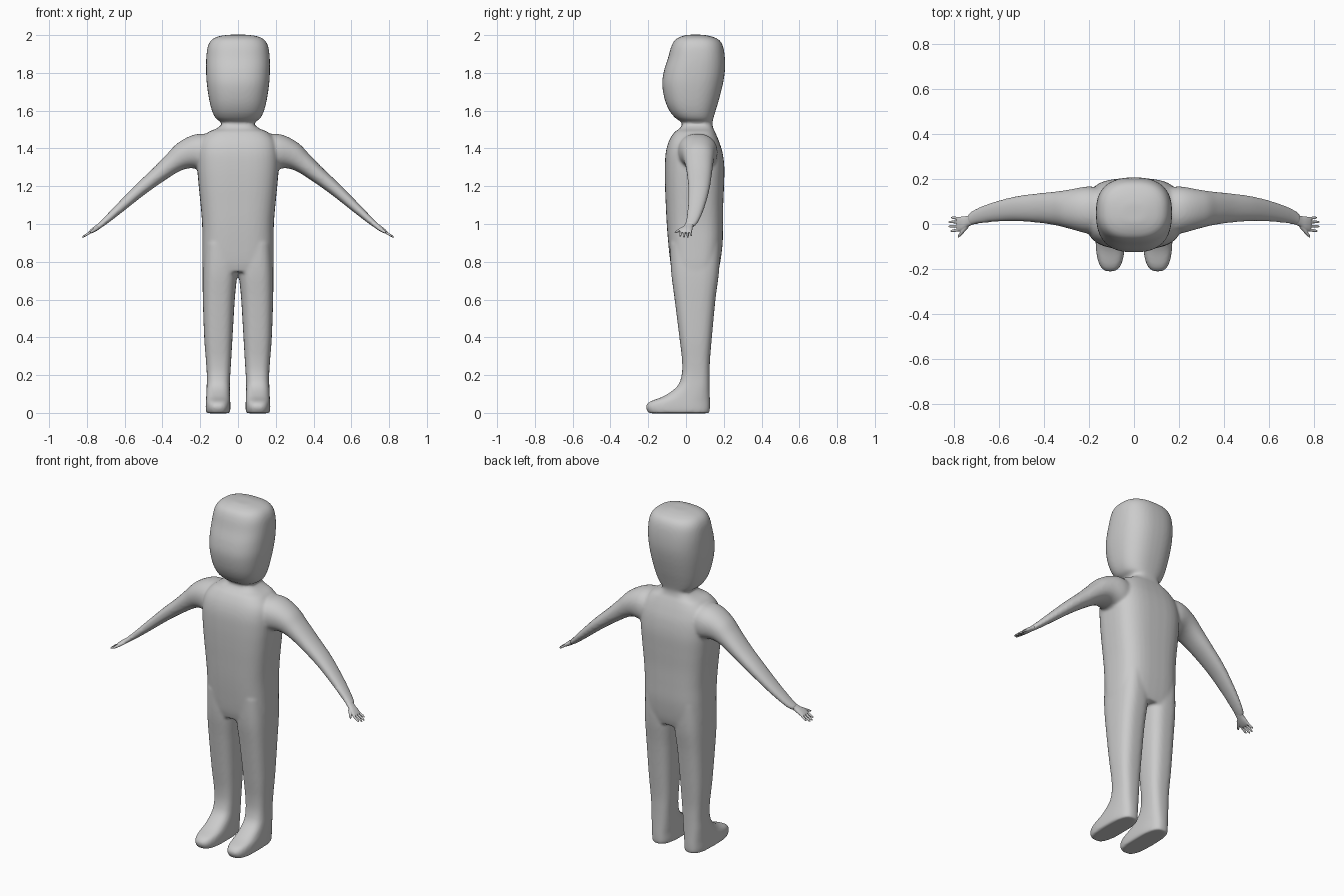
import bpy, bmesh, math

SEG = 40   # points round each section
SUB = 5    # interpolated sections between two given ones


def spline(rows):
    """Catmull-Rom interpolation of the section rows."""
    out = []
    for i in range(len(rows) - 1):
        p = [rows[max(0, min(len(rows) - 1, i + k))] for k in (-1, 0, 1, 2)]
        for s in range(SUB):
            t = s / SUB
            out.append([0.5 * (2 * b + (c - a) * t + (2 * a - 5 * b + 4 * c - d) * t * t
                               + (3 * b - a - 3 * c + d) * t ** 3) for a, b, c, d in zip(*p)])
    return out + [list(rows[-1])]


def loft(bm, rows, n, sides=(1, -1)):
    """Rows: x, y, z, half size along tilted axis, half size along y, tilt in degrees."""
    for side in sides:
        prev = first = None
        for x, y, z, h, w, tilt in spline(rows):
            a, ring = math.radians(tilt), []
            for k in range(SEG):
                c, s = math.cos(math.tau * k / SEG), math.sin(math.tau * k / SEG)
                u = math.copysign(abs(c) ** (2 / n), c) * h
                v = math.copysign(abs(s) ** (2 / n), s) * w
                ring.append(bm.verts.new((side * (x + u * math.sin(a)), y + v, z + u * math.cos(a))))
            if prev:
                for k in range(SEG):
                    j = (k + 1) % SEG
                    bm.faces.new((prev[k], prev[j], ring[j], ring[k]))
            else:
                first = ring
            prev = ring
        bm.faces.new(first[::-1])
        bm.faces.new(prev)


def upright(rows):
    """Rows z, x min, x max, y min, y max -> horizontal loft sections."""
    return [((x0 + x1) / 2, (y0 + y1) / 2, z, (x1 - x0) / 2, (y1 - y0) / 2, 90)
            for z, x0, x1, y0, y1 in rows]


def finish(bm, name, voxel, smooth):
    bmesh.ops.recalc_face_normals(bm, faces=bm.faces)
    me = bpy.data.meshes.new(name)
    bm.to_mesh(me)
    bm.free()
    ob = bpy.data.objects.new(name, me)
    bpy.context.collection.objects.link(ob)
    r = ob.modifiers.new("fuse", 'REMESH')
    r.mode, r.voxel_size, r.use_smooth_shade = 'VOXEL', voxel, True
    s = ob.modifiers.new("soften", 'SMOOTH')
    s.factor, s.iterations = 0.5, smooth


body = bmesh.new()

# head
head = [(1.50, .080, -.02, .14), (1.535, .088, -.02, .14), (1.56, .118, -.055, .145),
        (1.60, .138, -.088, .157), (1.66, .153, -.113, .175), (1.74, .165, -.126, .195),
        (1.81, .169, -.117, .206), (1.88, .168, -.095, .206), (1.94, .160, -.078, .196),
        (1.975, .140, -.058, .175), (1.993, .105, -.025, .135), (2.002, .05, .01, .09)]
loft(body, upright([(z, -w, w, a, b) for z, w, a, b in head]), 2.5, (1,))

# torso and neck
torso = [(.745, .186, -.07, .168), (.80, .189, -.083, .182), (.90, .189, -.094, .194),
         (1.0, .190, -.102, .196), (1.1, .198, -.107, .197), (1.2, .208, -.111, .201),
         (1.3, .216, -.112, .203), (1.38, .215, -.107, .193), (1.44, .200, -.09, .174),
         (1.485, .160, -.062, .155), (1.505, .115, -.035, .145), (1.53, .085, -.02, .14),
         (1.57, .08, -.02, .14)]
loft(body, upright([(z, -w, w, a, b) for z, w, a, b in torso]), 3, (1,))

# legs and feet
loft(body, upright([
    (.90, .004, .180, -.085, .182), (.75, .004, .187, -.079, .175), (.60, .017, .186, -.060, .156),
    (.40, .029, .179, -.035, .137), (.28, .036, .170, -.021, .127), (.20, .041, .165, -.023, .125),
    (.14, .043, .166, -.047, .125), (.09, .042, .168, -.115, .126), (.06, .041, .170, -.190, .127),
    (.035, .040, .171, -.212, .127), (.012, .041, .170, -.206, .126), (-.002, .045, .166, -.196, .122)]), 2.8)

# arms
loft(body, [
    (.12, .055, 1.375, .095, .10, 0), (.20, .062, 1.378, .100, .105, 12), (.28, .066, 1.362, .077, .088, 30),
    (.34, .069, 1.326, .057, .076, 40), (.42, .071, 1.262, .044, .066, 42), (.52, .068, 1.180, .035, .056, 41),
    (.62, .054, 1.090, .026, .045, 41), (.70, .034, 1.018, .018, .035, 40), (.735, .019, .990, .014, .027, 38)], 2.2)
finish(body, "body", .008, 8)

# hands
hands = bmesh.new()
loft(hands, [(.70, .032, 1.016, .014, .029, 40), (.735, .014, .989, .0135, .024, 38),
             (.76, .003, .972, .013, .031, 34), (.778, -.001, .960, .010, .032, 33),
             (.786, -.001, .955, .006, .029, 33)], 2.3)
for y, reach in ((.024, .035), (.008, .045), (-.009, .045), (-.026, .038)):
    loft(hands, [(.77 + reach * 1.22 * t, y * (1 + .2 * t), .964 - reach * .78 * t, .0065 * k, .0062 * k, 33)
                 for t, k in ((0, 1), (.5, 1), (.85, .85), (1, .35))], 2)
# thumbs
loft(hands, [(.74 + .043 * t, -.008 - .050 * t, .982 - .028 * t, .009 * k, .010 * k, 35)
             for t, k in ((0, 1.1), (.5, 1), (.85, .75), (1, .35))], 2)
finish(hands, "hands", .0025, 3)
